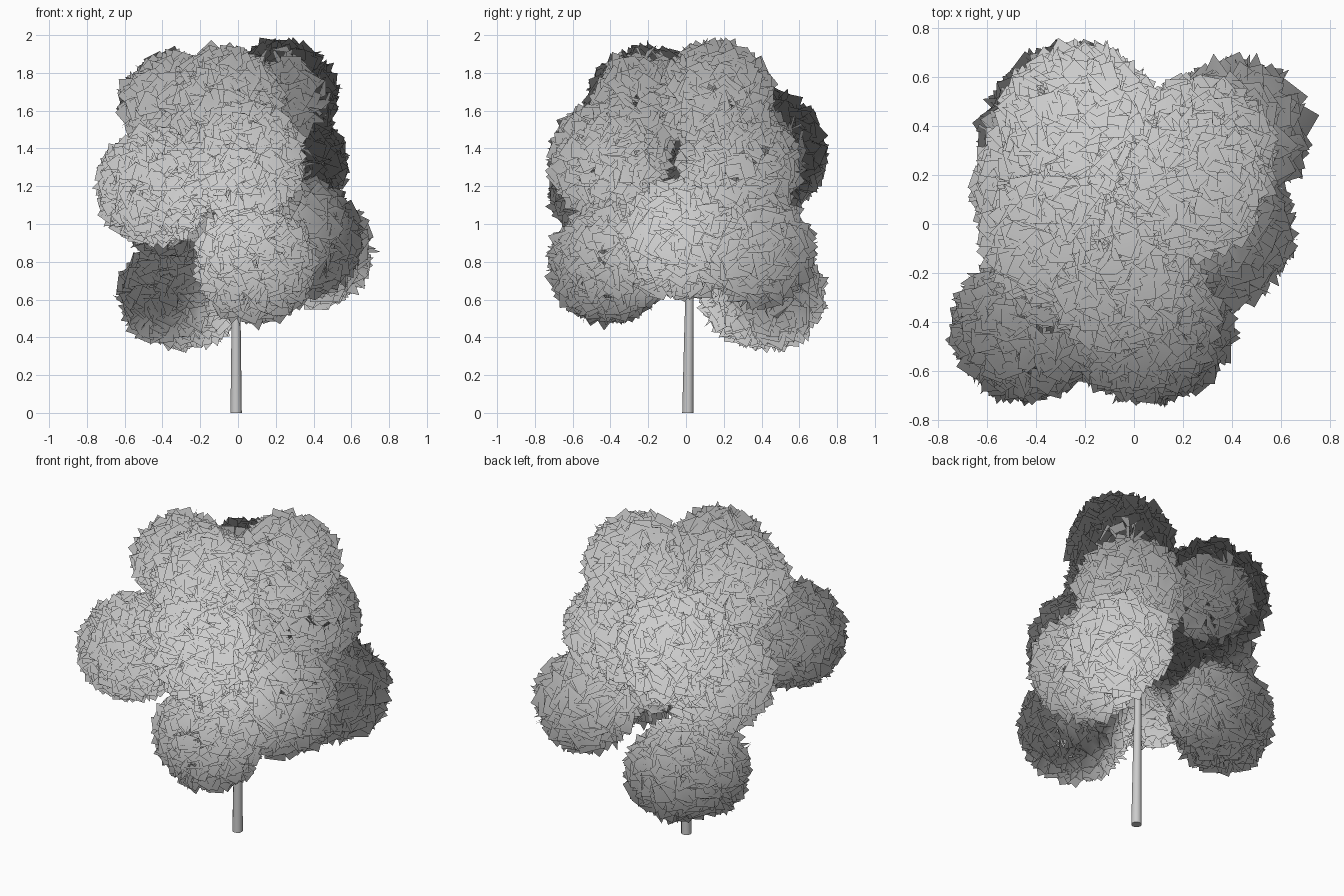
import bpy, bmesh, math, random
from mathutils import Vector, Matrix

if "Cube" in bpy.data.objects:
    bpy.data.objects.remove(bpy.data.objects["Cube"])

random.seed(7)
CROWN_CENTRE = Vector((0, 0, 0.7))


def finish(bm, name):
    mesh = bpy.data.meshes.new(name)
    bm.to_mesh(mesh)
    bm.free()
    obj = bpy.data.objects.new(name, mesh)
    bpy.context.collection.objects.link(obj)
    return obj


# Tapered trunk, leaning slightly, hidden by the crown at the top
def trunk(rings, sides=12):
    bm = bmesh.new()
    loops = []
    for x, y, z, r in rings:
        loops.append([bm.verts.new((x + r * math.cos(i * math.tau / sides),
                                    y + r * math.sin(i * math.tau / sides), z))
                      for i in range(sides)])
    for a, b in zip(loops, loops[1:]):
        for i in range(sides):
            j = (i + 1) % sides
            f = bm.faces.new((a[i], a[j], b[j], b[i]))
            f.smooth = True
    bm.faces.new(loops[0][::-1])
    bm.faces.new(loops[-1])
    return finish(bm, "trunk")


# Leaf clump: randomly turned square cards scattered evenly over a sphere,
# with shading normals that fan out from the middle of the crown
def clump(name, center, radius, half, count):
    bm = bmesh.new()
    golden = math.pi * (3 - math.sqrt(5))
    for i in range(count):
        z = 1 - 2 * (i + 0.5) / count
        s = math.sqrt(1 - z * z)
        n = Vector((s * math.cos(golden * i), s * math.sin(golden * i), z))
        pos = Vector(center) + n * (radius + random.uniform(-0.02, 0.01))
        tilt = Vector([random.gauss(0, 1) for _ in range(3)]).normalized()
        if tilt.dot(pos - CROWN_CENTRE) < 0:
            tilt = -tilt
        rot = tilt.to_track_quat('Z', 'Y').to_matrix() @ Matrix.Rotation(
            random.uniform(0, math.tau), 3, 'Z')
        h = half * random.uniform(0.85, 1.15)
        f = bm.faces.new([bm.verts.new(pos + rot @ Vector((u * h, v * h, 0)))
                          for u, v in ((-1, -1), (1, -1), (1, 1), (-1, 1))])
        f.smooth = True
    obj = finish(bm, name)
    obj.data.normals_split_custom_set_from_vertices(
        [(v.co - CROWN_CENTRE).normalized() for v in obj.data.vertices])
    return obj


trunk([(-0.01, 0.01, 0, 0.03), (-0.01, 0.015, 0.4, 0.025),
       (-0.01, 0.022, 0.8, 0.02), (-0.01, 0.025, 1.15, 0.014)])

# Crown: name, centre, radius, card half size, card count
for c in [
    ("leaves_low_front", (0.09, -0.41, 0.79), 0.28, 0.045, 600),
    ("leaves_low_back_a", (-0.26, 0.45, 0.63), 0.25, 0.05, 400),
    ("leaves_low_back_b", (-0.35, 0.36, 0.63), 0.24, 0.05, 400),
    ("leaves_low_right", (0.42, 0.38, 0.86), 0.24, 0.062, 350),
    ("leaves_mid_right", (0.34, -0.03, 0.92), 0.27, 0.055, 450),
    ("leaves_mid_left_front", (-0.44, -0.42, 1.20), 0.27, 0.045, 600),
    ("leaves_mid_front", (0.03, -0.41, 1.34), 0.28, 0.045, 600),
    ("leaves_mid_left", (-0.34, 0.16, 1.14), 0.28, 0.05, 500),
    ("leaves_mid_back", (-0.22, 0.41, 1.38), 0.29, 0.05, 550),
    ("leaves_mid_back_right", (0.26, 0.28, 1.30), 0.28, 0.05, 500),
    ("leaves_top_right", (0.23, 0.16, 1.67), 0.26, 0.05, 450),
    ("leaves_top_front", (-0.07, -0.22, 1.64), 0.26, 0.05, 450),
    ("leaves_top_left", (-0.34, -0.06, 1.63), 0.24, 0.05, 400),
]:
    clump(*c)
